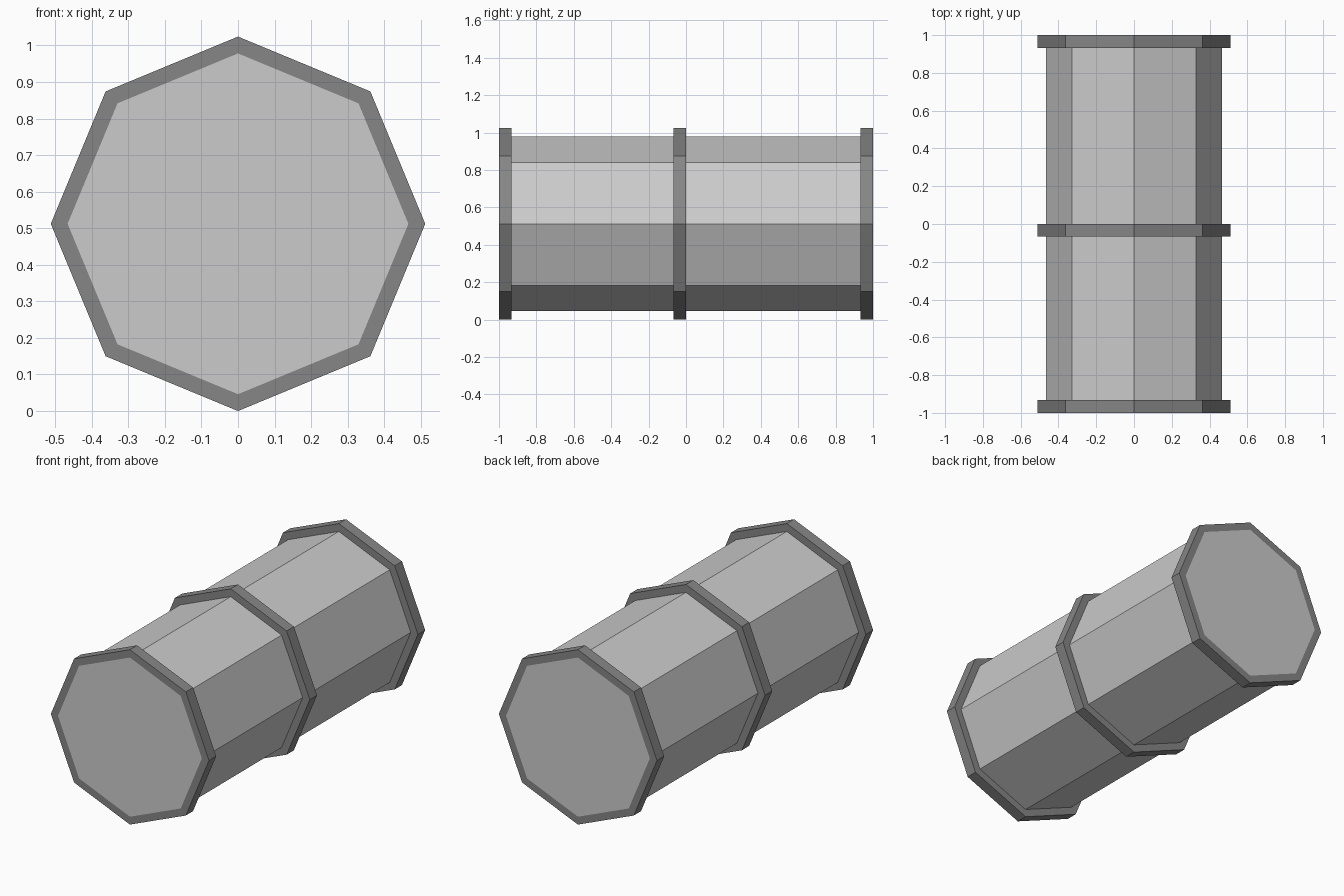
import bpy
from math import cos, sin, pi

if "Cube" in bpy.data.objects:
    bpy.data.objects.remove(bpy.data.objects["Cube"])

SIDES = 8
R_OUT, R_BODY = 0.512, 0.466
CENTRE_Z = R_OUT
BAND = 0.067


def octagon(radius, y):
    return [(radius * cos(2 * pi * i / SIDES), y,
             CENTRE_Z + radius * sin(2 * pi * i / SIDES)) for i in range(SIDES)]


def bridge(a, b):
    """Quads joining octagon loop a to loop b."""
    return [(a * SIDES + i, a * SIDES + (i + 1) % SIDES,
             b * SIDES + (i + 1) % SIDES, b * SIDES + i) for i in range(SIDES)]


def add_mesh(name, verts, faces, material=None):
    mesh = bpy.data.meshes.new(name)
    mesh.from_pydata(verts, [], faces)
    obj = bpy.data.objects.new(name, mesh)
    bpy.context.collection.objects.link(obj)
    if material:
        mesh.materials.append(material)
    return obj


dark = bpy.data.materials.new("dark_grey")
dark.diffuse_color = (0.24, 0.24, 0.24, 1)
dark.use_nodes = True
dark.node_tree.nodes["Principled BSDF"].inputs["Base Color"].default_value = dark.diffuse_color

# Long octagonal pipe, capped at both ends
front_cap = tuple(range(SIDES))
back_cap = tuple(reversed(range(SIDES, 2 * SIDES)))
add_mesh("pipe_body", octagon(R_BODY, -1) + octagon(R_BODY, 1),
         [front_cap, back_cap] + [f[::-1] for f in bridge(0, 1)])

# Raised bands: both ends flush with the caps, one just in front of the middle
for name, y in (("front_band", -1), ("middle_band", -BAND), ("back_band", 1 - BAND)):
    loops = (octagon(R_BODY, y) + octagon(R_OUT, y)
             + octagon(R_OUT, y + BAND) + octagon(R_BODY, y + BAND))
    faces = [f[::-1] for k in range(4) for f in bridge(k, (k + 1) % 4)]
    add_mesh(name, loops, faces, dark)
